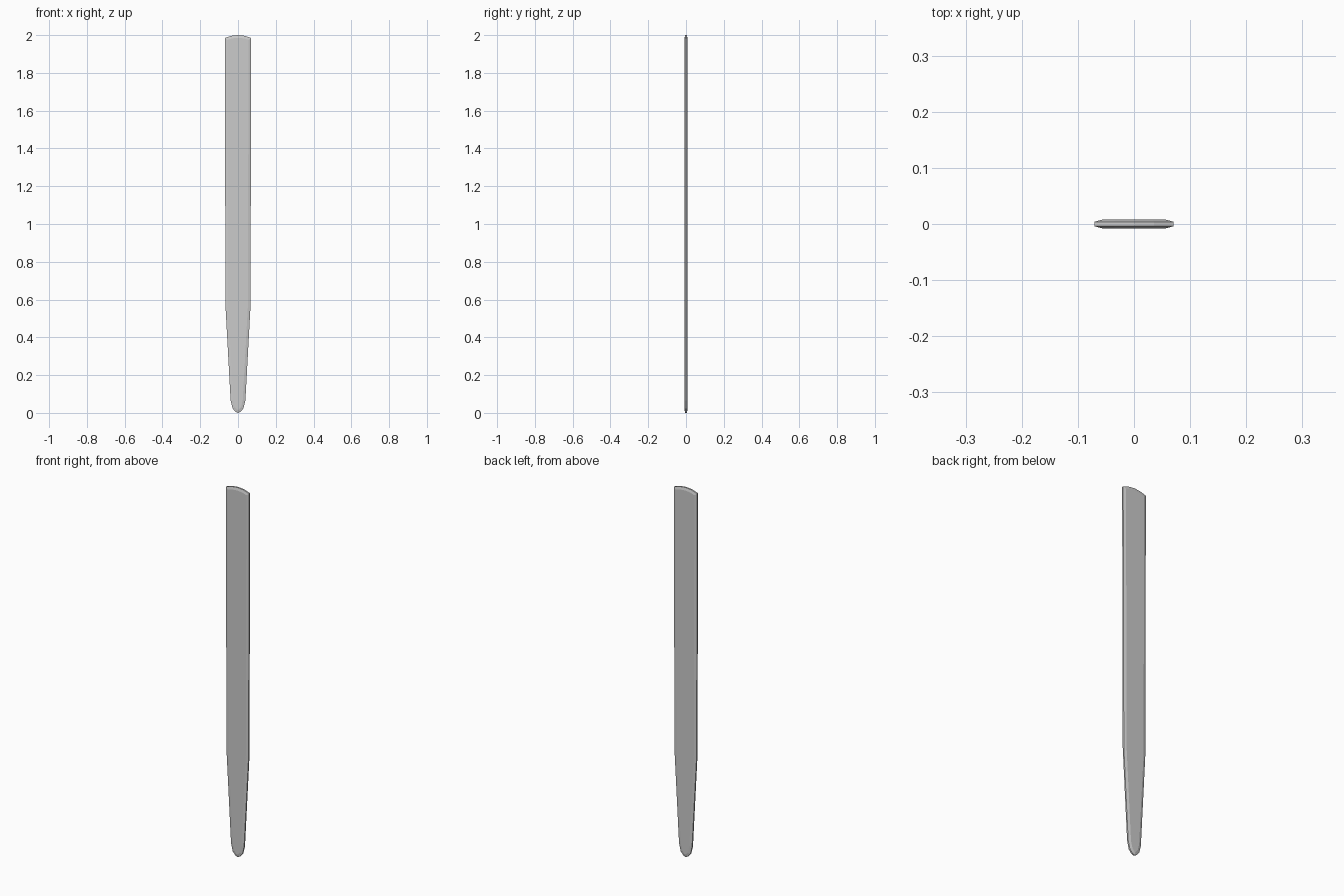
import bpy, bmesh

if "Cube" in bpy.data.objects:
    bpy.data.objects.remove(bpy.data.objects["Cube"])

# Right half of the blade outline (x, z), bottom tip to top centre
half = [(0.0, 0.0), (0.014, 0.006), (0.029, 0.024), (0.039, 0.065), (0.066, 0.56),
        (0.07, 1.985), (0.036, 1.996), (0.0, 2.0)]
outline = half + [(-x, z) for x, z in half[-2:0:-1]]
RIM, THICK, BEVEL = 0.004, 0.008, 0.014

bm = bmesh.new()

# Thin slab whose sides form the narrow rim
front = bm.faces.new([bm.verts.new((x, -RIM, z)) for x, z in outline])
back = bm.faces.new([bm.verts.new((x, RIM, z)) for x, z in reversed(outline)])
bm.edges.ensure_lookup_table()
bmesh.ops.bridge_loops(bm, edges=bm.edges[:])
bmesh.ops.recalc_face_normals(bm, faces=bm.faces[:])

# Sloped bevel rising to the flat front and back
bmesh.ops.inset_individual(bm, faces=[front, back], thickness=BEVEL,
                           depth=THICK - RIM, use_even_offset=True)

mesh = bpy.data.meshes.new("blade")
bm.to_mesh(mesh)
bm.free()
blade = bpy.data.objects.new("blade", mesh)
bpy.context.collection.objects.link(blade)
